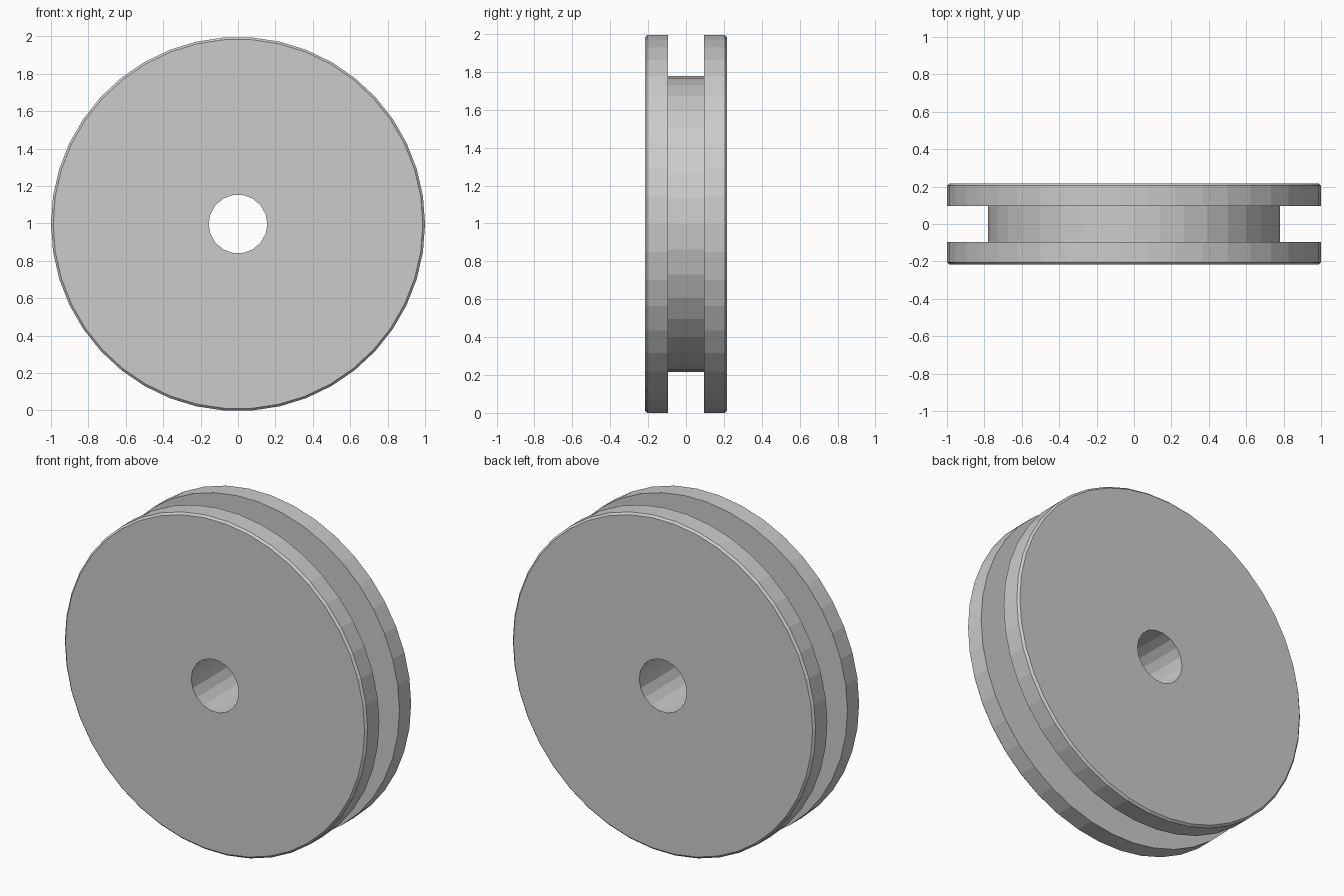
import bpy, bmesh
from math import cos, sin, tau

if "Cube" in bpy.data.objects:
    bpy.data.objects.remove(bpy.data.objects["Cube"], do_unlink=True)

CENTRE_Z = 0.997
HALF_WIDTH, HALF_GROOVE = 0.217, 0.095
RIM, CORE, BORE, CHAMFER = 1.0, 0.78, 0.157, 0.012

grey = bpy.data.materials.new("plain grey")
grey.use_nodes = True
grey.diffuse_color = (0.6, 0.6, 0.6, 1)
grey.node_tree.nodes["Principled BSDF"].inputs["Base Color"].default_value = (0.6, 0.6, 0.6, 1)


def turned(name, profile, sides):
    """Solid of revolution about y from (radius, y) points, capped at both ends."""
    bm = bmesh.new()
    rings = [[bm.verts.new((r * cos(tau * i / sides), y, CENTRE_Z + r * sin(tau * i / sides)))
              for i in range(sides)] for r, y in profile]
    for a, b in zip(rings, rings[1:]):
        for i in range(sides):
            j = (i + 1) % sides
            bm.faces.new((a[i], a[j], b[j], b[i]))
    bm.faces.new(rings[0])
    bm.faces.new(rings[-1])
    bmesh.ops.recalc_face_normals(bm, faces=bm.faces[:])
    mesh = bpy.data.meshes.new(name)
    bm.to_mesh(mesh)
    bm.free()
    mesh.materials.append(grey)
    obj = bpy.data.objects.new(name, mesh)
    bpy.context.collection.objects.link(obj)
    return obj


# Core drum, slightly sunk into the flanges
sunk = HALF_GROOVE + 0.04
wheel = turned("grooved_wheel", [(CORE, -sunk), (CORE, sunk)], 36)

# Two flanges, chamfered on the outside edge only
tools = []
for side, name in ((-1, "front_flange"), (1, "back_flange")):
    profile = [(RIM, side * HALF_GROOVE), (RIM, side * (HALF_WIDTH - CHAMFER)),
               (RIM - CHAMFER, side * HALF_WIDTH)]
    tools.append((turned(name, profile, 42), 'UNION'))

# Axle bore through everything
tools.append((turned("bore_cutter", [(BORE, -0.5), (BORE, 0.5)], 18), 'DIFFERENCE'))

# Join the parts into one clean solid, then discard the tools
bpy.context.view_layer.objects.active = wheel
for tool, operation in tools:
    tool.hide_render = True
    mod = wheel.modifiers.new(tool.name, 'BOOLEAN')
    mod.operation, mod.solver, mod.object = operation, 'EXACT', tool
    bpy.ops.object.modifier_apply(modifier=mod.name)
    bpy.data.objects.remove(tool, do_unlink=True)
